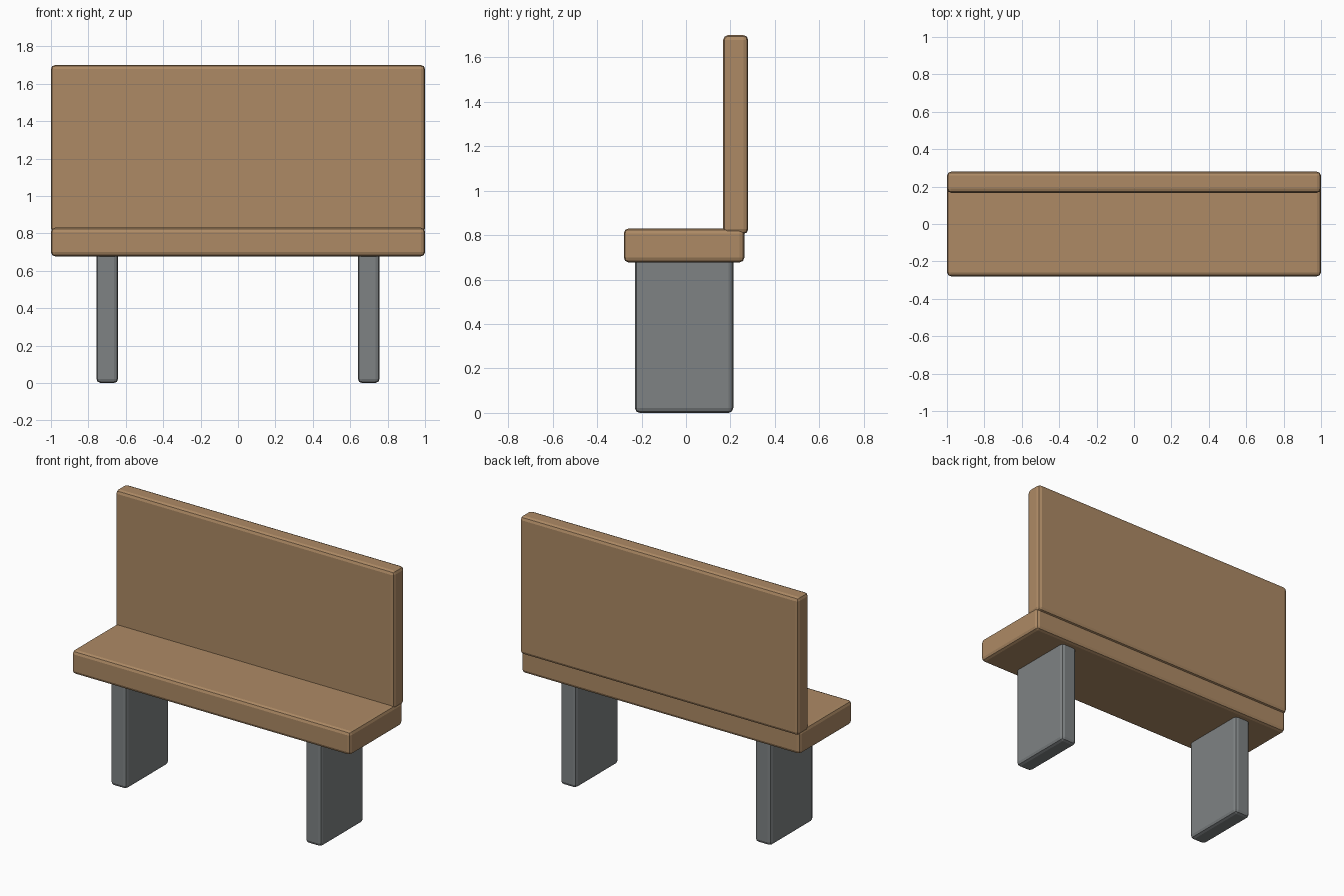
import bpy

if "Cube" in bpy.data.objects:
    bpy.data.objects.remove(bpy.data.objects["Cube"])


def material(name, color):
    mat = bpy.data.materials.new(name)
    mat.diffuse_color = color
    mat.use_nodes = True
    mat.node_tree.nodes["Principled BSDF"].inputs["Base Color"].default_value = mat.diffuse_color
    return mat


wood = material("wood", (0.42, 0.255, 0.13, 1))
metal = material("grey_metal", (0.21, 0.225, 0.23, 1))


def slab(name, lo, hi, mat, bevel=0.022):
    """Box between two corners with softly rounded edges."""
    bpy.ops.mesh.primitive_cube_add(
        size=1, location=[(a + b) / 2 for a, b in zip(lo, hi)])
    ob = bpy.context.object
    ob.name = name
    ob.scale = [b - a for a, b in zip(lo, hi)]
    bpy.ops.object.transform_apply(location=False, rotation=False, scale=True)
    mod = ob.modifiers.new("rounded_edges", 'BEVEL')
    mod.width = bevel
    mod.segments = 2
    bpy.ops.object.modifier_apply(modifier=mod.name)
    ob.data.materials.append(mat)
    return ob


# Seat board
slab("seat", (-1, -0.28, 0.677), (1, 0.263, 0.83), wood)

# Backrest, overlapping the rear edge of the seat
slab("backrest", (-1, 0.167, 0.805), (1, 0.28, 1.70), wood)

# Two slab legs, tops sunk into the seat
for side, label in ((-1, "left"), (1, "right")):
    x = side * 0.699
    slab(label + "_leg", (x - 0.058, -0.23, 0), (x + 0.058, 0.213, 0.71), metal)
